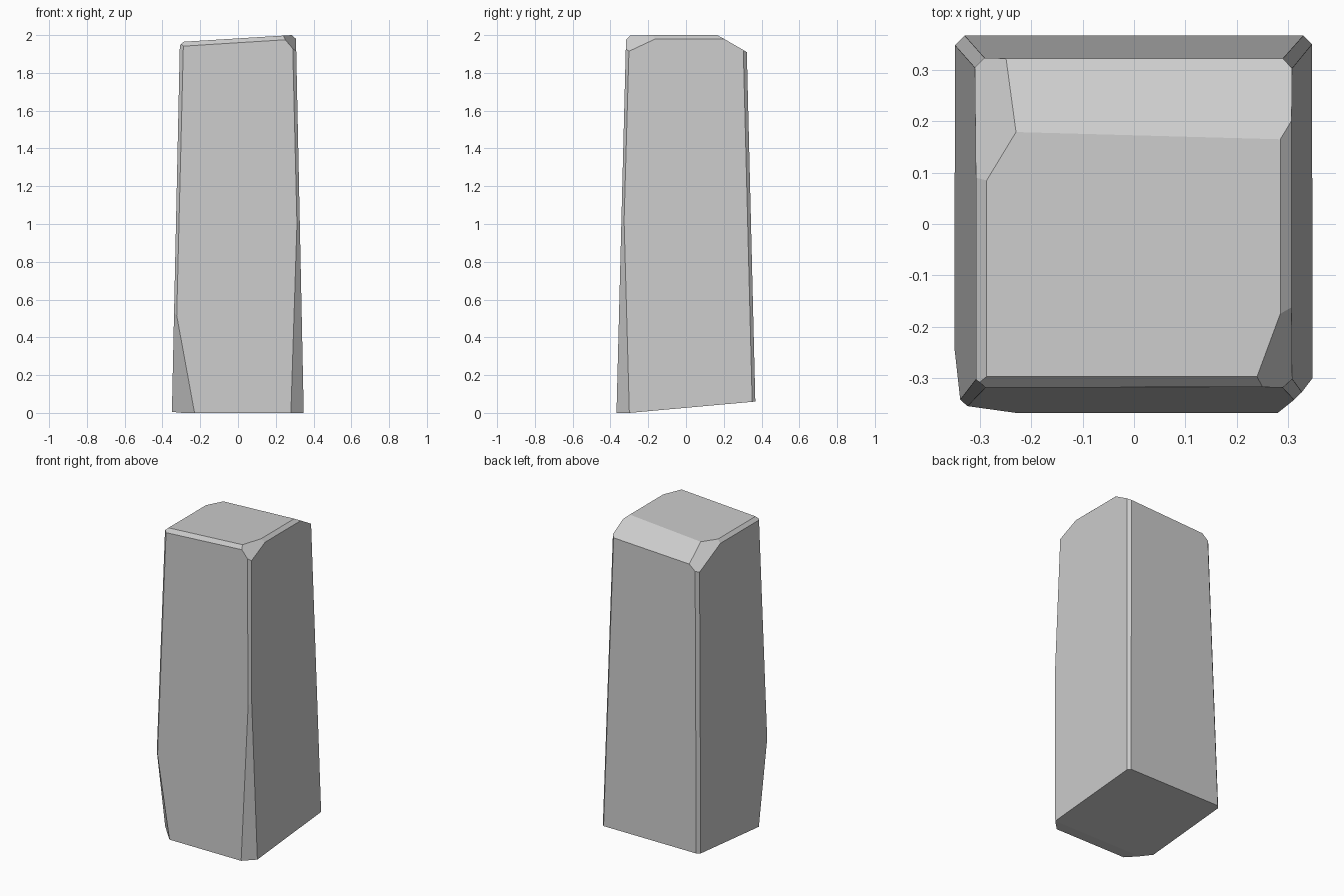
import bpy, bmesh
from mathutils import Vector

CENTRE = Vector((0, 0, 1))
bm = bmesh.new()


def cut(a, b, c):
    """Slice off everything outside the plane through three points."""
    a, b, c = Vector(a), Vector(b), Vector(c)
    n = (b - a).cross(c - a).normalized()
    if n.dot(CENTRE - a) > 0:
        n = -n
    r = bmesh.ops.bisect_plane(bm, geom=bm.verts[:] + bm.edges[:] + bm.faces[:],
                               plane_co=a, plane_no=n, dist=1e-5, clear_outer=True)
    edges = [e for e in r["geom_cut"] if isinstance(e, bmesh.types.BMEdge) and e.is_boundary]
    if edges:
        bmesh.ops.contextual_create(bm, geom=edges)


# rough block standing on the ground
bmesh.ops.create_cube(bm, size=1)
for v in bm.verts:
    v.co = (v.co.x, v.co.y, v.co.z * 2.2 + 1.1)

# tapered walls: left, right, front, back
cut((-.35, 0, 0), (-.35, .3, 0), (-.308, 0, 1.945))
cut((.348, 0, 0), (.348, .3, 0), (.307, 0, 1.98))
cut((0, -.368, 0), (.3, -.368, 0), (0, -.318, 1.96))
cut((0, .367, .06), (.3, .367, .06), (0, .322, 1.91))

# tilted top and undercut base
cut((-.287, 0, 1.965), (-.287, .3, 1.965), (.285, 0, 2))
cut((0, -.30, 0), (.3, -.30, 0), (0, .366, .06))

# narrow upright bevels on the back corners
for s in (-1, 1):
    cut((s * .349, .348, .06), (s * .33, .367, .06), (s * .29, .322, 1.91))

# front corner bevels and the long chips at their feet
cut((-.308, -.303, 1.94), (-.29, -.318, 1.94), (-.325, -.355, .5))
cut((.306, -.304, 1.92), (.29, -.319, 1.92), (.312, -.3425, 1))
cut((-.23, -.368, 0), (-.35, -.24, 0), (-.325, -.355, .52))
cut((.28, -.368, 0), (.348, -.30, 0), (.312, -.3425, 1))

# bevels around the top: front, right, left, wide back slope
cut((-.29, -.297, 1.965), (-.29, -.318, 1.942), (.25, -.297, 1.998))
cut((.285, 0, 2), (.285, .1, 2), (.307, 0, 1.98))
cut((-.287, 0, 1.965), (-.287, .1, 1.965), (-.308, 0, 1.945))
cut((-.23, .18, 1.968), (.285, .165, 2), (.29, .323, 1.909))

# broken corners of the top
cut((-.23, .18, 1.968), (-.287, .085, 1.965), (-.25, .323, 1.884))
cut((.285, -.175, 2), (.24, -.297, 1.997), (.305, -.305, 1.917))

bmesh.ops.recalc_face_normals(bm, faces=bm.faces[:])
mesh = bpy.data.meshes.new("stone_pillar")
bm.to_mesh(mesh)
bm.free()
pillar = bpy.data.objects.new("stone_pillar", mesh)
bpy.context.collection.objects.link(pillar)
